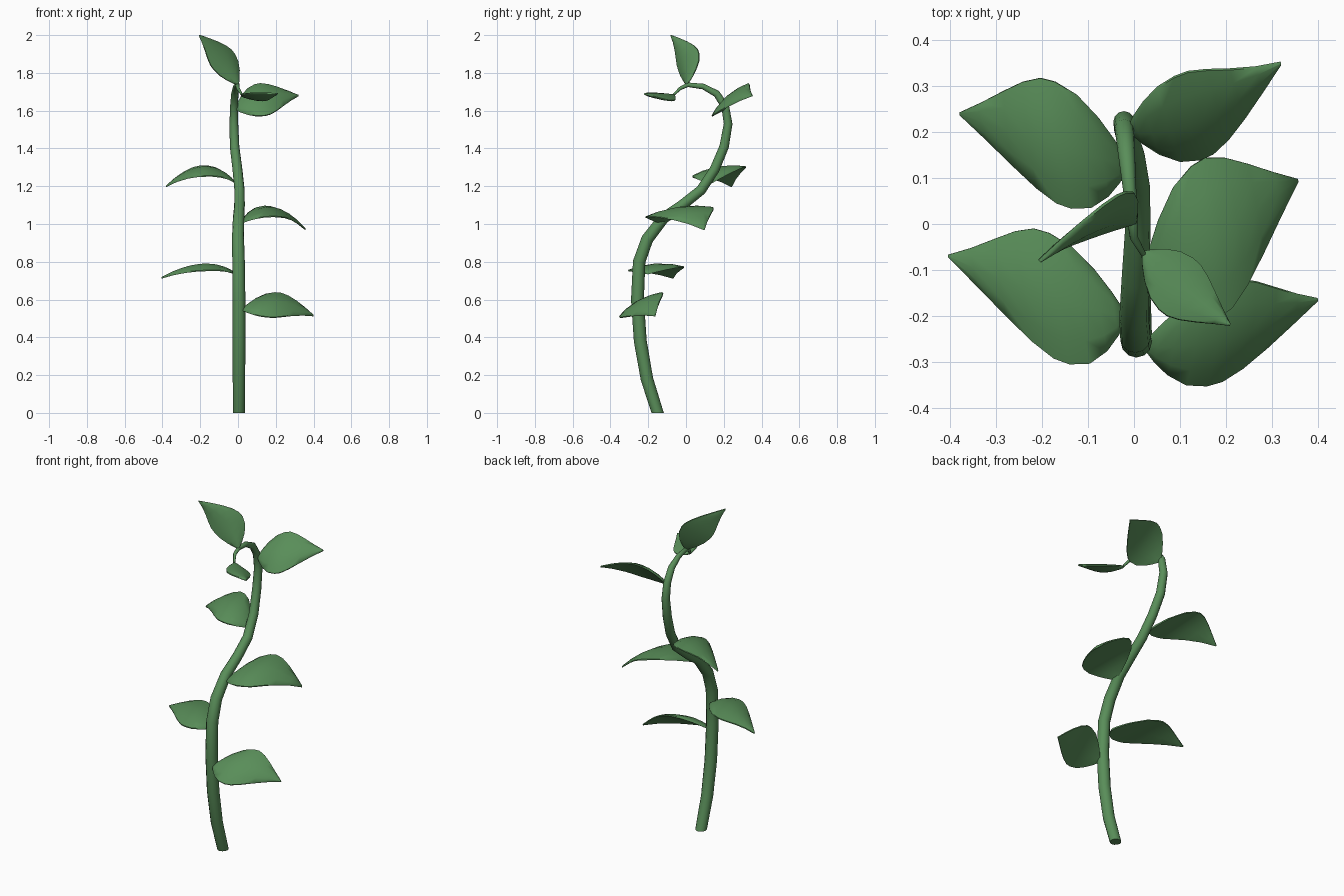
import bpy, bmesh, math
from mathutils import Vector

if "Cube" in bpy.data.objects:
    bpy.data.objects.remove(bpy.data.objects["Cube"])

green = bpy.data.materials.new("leaf_green")
green.diffuse_color = (0.10, 0.27, 0.10, 1)
green.use_nodes = True
green.node_tree.nodes["Principled BSDF"].inputs["Base Color"].default_value = green.diffuse_color


def finish(bm, name, angle):
    bmesh.ops.recalc_face_normals(bm, faces=bm.faces)
    me = bpy.data.meshes.new(name)
    bm.to_mesh(me)
    bm.free()
    me.materials.append(green)
    ob = bpy.data.objects.new(name, me)
    bpy.context.collection.objects.link(ob)
    bpy.ops.object.select_all(action='DESELECT')
    ob.select_set(True)
    bpy.context.view_layer.objects.active = ob
    bpy.ops.object.shade_smooth_by_angle(angle=math.radians(angle))


def skin(bm, rings):
    """Join equal rings of vertices into a closed tube with end caps."""
    n = len(rings[0])
    for a, b in zip(rings, rings[1:]):
        for k in range(n):
            j = (k + 1) % n
            bm.faces.new((a[k], a[j], b[j], b[k]))
    bm.faces.new(rings[0])
    bm.faces.new(rings[-1])


# Stem: tapering tube swept along a winding path (x, y, z, radius)
path = [(.005, -.15, 0, .031), (.005, -.207, .18, .033), (.005, -.242, .38, .034),
        (.005, -.257, .6, .034), (.003, -.248, .8, .033), (0, -.205, .92, .032),
        (.003, -.12, 1.03, .030), (.008, -.02, 1.1, .028), (.008, .08, 1.18, .027),
        (-.003, .152, 1.29, .026), (-.018, .202, 1.41, .025), (-.022, .223, 1.53, .023),
        (-.021, .208, 1.62, .021), (-.017, .162, 1.69, .019), (-.011, .09, 1.728, .015),
        (-.003, .01, 1.737, .012), (0, -.03, 1.718, .009), (.02, -.065, 1.685, .006)]
SIDES = 12
bm = bmesh.new()
rings = []
pts = [Vector(p[:3]) for p in path]
for i, p in enumerate(pts):
    tan = (pts[min(i + 1, len(pts) - 1)] - pts[max(i - 1, 0)]).normalized()
    u = Vector((1, 0, 0))
    u = (u - tan * u.dot(tan)).normalized()
    v = tan.cross(u)
    ring = []
    for k in range(SIDES):
        a = 2 * math.pi * k / SIDES
        co = p + (u * math.cos(a) + v * math.sin(a)) * path[i][3]
        if i == 0:                       # flat foot on the ground
            co -= tan * (co.z / tan.z)
        ring.append(bm.verts.new(co))
    rings.append(ring)
skin(bm, rings)
finish(bm, "stem", 50)

# Leaf outline: position along the midrib and relative half width
OUTLINE = [(0, .08), (.07, .33), (.17, .62), (.3, .89), (.43, 1), (.52, .99),
           (.63, .84), (.75, .59), (.88, .29), (1, .02)]
ACROSS = (-1, -.6, 0, .6, 1)


def leaf(name, base, mid, tip, half, droop=.012, thick=.012):
    base, mid, tip, half = map(Vector, (base, mid, tip, half))
    ctrl = 2 * mid - (base + tip) / 2
    nrm = (tip - base).cross(half).normalized()
    if nrm.z < 0:
        nrm = -nrm
    bm = bmesh.new()
    rows = []
    for t, w in OUTLINE:
        c = base * (1 - t) ** 2 + ctrl * 2 * t * (1 - t) + tip * t * t

        def at(s, side):                 # lens section, thickest at the midrib
            h = side * (.003 + thick * (1 - s * s) * w ** .5)
            return bm.verts.new(c + half * (s * w) + nrm * (h - droop * s * s * w))
        rows.append([at(s, 1) for s in ACROSS] + [at(s, -1) for s in reversed(ACROSS)])
    skin(bm, rows)
    finish(bm, name, 60)


# Leaves: base, middle, tip, half-width vector
leaf("leaf_low_right", (.025, -.265, .55), (.205, -.24, .58), (.4, -.165, .515), (.018, .112, .065))
leaf("leaf_low_left", (-.02, -.2, .74), (-.19, -.155, .775), (-.405, -.07, .715), (-.022, .143, .01))
leaf("leaf_middle_right", (.02, -.13, 1.01), (.18, -.025, 1.075), (.357, .095, .972), (-.03, .165, .025))
leaf("leaf_middle_left", (-.015, .13, 1.22), (-.18, .177, 1.29), (-.38, .24, 1.2), (-.018, .138, .025))
leaf("leaf_upper_right", (-.01, .205, 1.61), (.14, .232, 1.67), (.32, .35, 1.68), (-.028, .09, .082))
leaf("leaf_top", (0, .005, 1.74), (-.08, 0, 1.88), (-.205, -.08, 2.0), (.055, .055, .042))
leaf("leaf_tip", (.02, -.063, 1.68), (.105, -.14, 1.677), (.21, -.22, 1.69), (.037, .056, -.018), .006)
